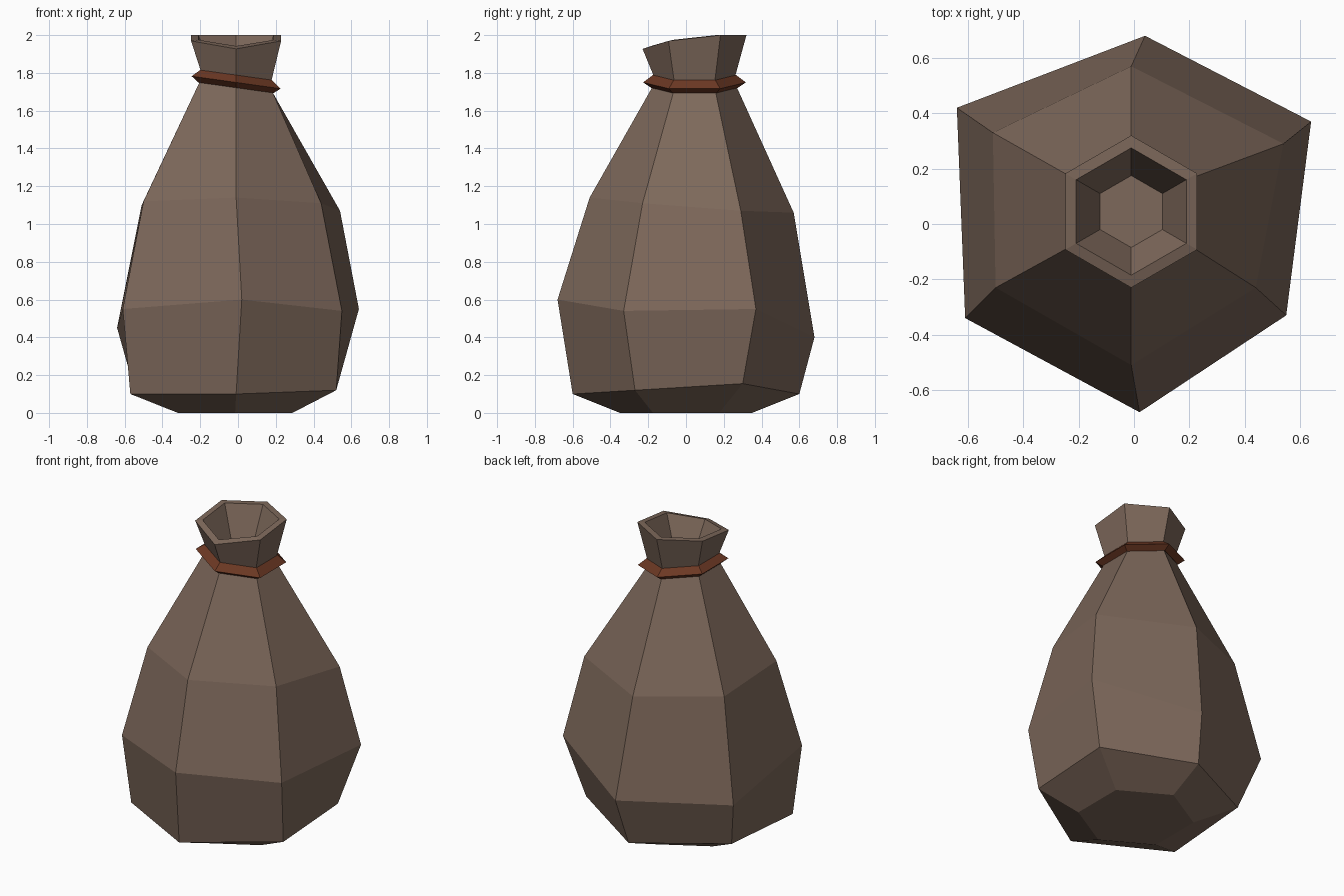
import bpy
import bmesh
from math import cos, sin, radians
from mathutils import Vector

SIDES = 6
CENTRE = Vector((-0.01, 0.045, 0))   # axis of the neck, slightly off centre

if "Cube" in bpy.data.objects:
    bpy.data.objects.remove(bpy.data.objects["Cube"], do_unlink=True)


def make_material(name, colour):
    mat = bpy.data.materials.new(name)
    mat.use_nodes = True
    mat.diffuse_color = colour
    mat.node_tree.nodes["Principled BSDF"].inputs["Base Color"].default_value = colour
    return mat


def hexagon(radius, height, centre=CENTRE):
    """Regular ring; height is a function of x and y."""
    points = []
    for i in range(SIDES):
        angle = radians(30 + 60 * i)
        p = centre + Vector((radius * cos(angle), radius * sin(angle), 0))
        p.z = height(p.x, p.y)
        points.append(p)
    return points


def tilted(level, slope=-0.14):
    return lambda x, y: level + slope * x


def loft(name, rings, mat, closed=False):
    """Skin a stack of rings, capping the ends unless it closes on itself."""
    bm = bmesh.new()
    loops = [[bm.verts.new(p) for p in ring] for ring in rings]
    pairs = list(zip(loops, loops[1:]))
    if closed:
        pairs.append((loops[-1], loops[0]))
    else:
        bm.faces.new(loops[0][::-1])
        bm.faces.new(loops[-1])
    for low, high in pairs:
        for i in range(SIDES):
            j = (i + 1) % SIDES
            bm.faces.new((low[i], low[j], high[j], high[i]))
    bmesh.ops.recalc_face_normals(bm, faces=bm.faces)
    mesh = bpy.data.meshes.new(name)
    bm.to_mesh(mesh)
    bm.free()
    mesh.materials.append(mat)
    obj = bpy.data.objects.new(name, mesh)
    bpy.context.collection.objects.link(obj)
    return obj


cloth = make_material("brown cloth", (0.205, 0.138, 0.103, 1))
cord = make_material("red brown cord", (0.15, 0.04, 0.017, 1))

# Lumpy rings of the sack, each starting at the back left corner
hem = [(0.52, 0.30, 0.155), (0, 0.6, 0.1), (-0.55, 0.31, 0.13),
       (-0.57, -0.3, 0.1), (-0.01, -0.6, 0.1), (0.52, -0.27, 0.12)]
belly = [(0.64, 0.37, 0.55), (0.04, 0.68, 0.4), (-0.64, 0.42, 0.45),
         (-0.61, -0.34, 0.55), (0.02, -0.68, 0.6), (0.55, -0.33, 0.54)]
shoulder = [(0.54, 0.29, 1.07), (-0.01, 0.57, 1.06), (-0.51, 0.33, 1.1),
            (-0.5, -0.23, 1.12), (-0.01, -0.51, 1.14), (0.44, -0.23, 1.11)]


# The mouth dips towards the front
def rim_height(x, y):
    return 2.0 - 0.43 * max(0.0, 0.1 - y) ** 1.6


# Sack: base, belly, neck, flared rim, then down inside the mouth
loft("sack", [
    hexagon(0.35, tilted(0, 0), Vector((-0.015, 0, 0))),
    hem, belly, shoulder,
    hexagon(0.225, tilted(1.72)),
    hexagon(0.215, tilted(1.78)),
    hexagon(0.275, rim_height),
    hexagon(0.23, rim_height),
    hexagon(0.13, tilted(1.78, 0)),
], cloth)

# Cord tied round the neck, with a pointed outer edge
loft("neck_cord", [
    hexagon(0.2, tilted(1.75)),
    hexagon(0.23, tilted(1.72)),
    hexagon(0.272, tilted(1.748)),
    hexagon(0.22, tilted(1.787)),
], cord, closed=True)
